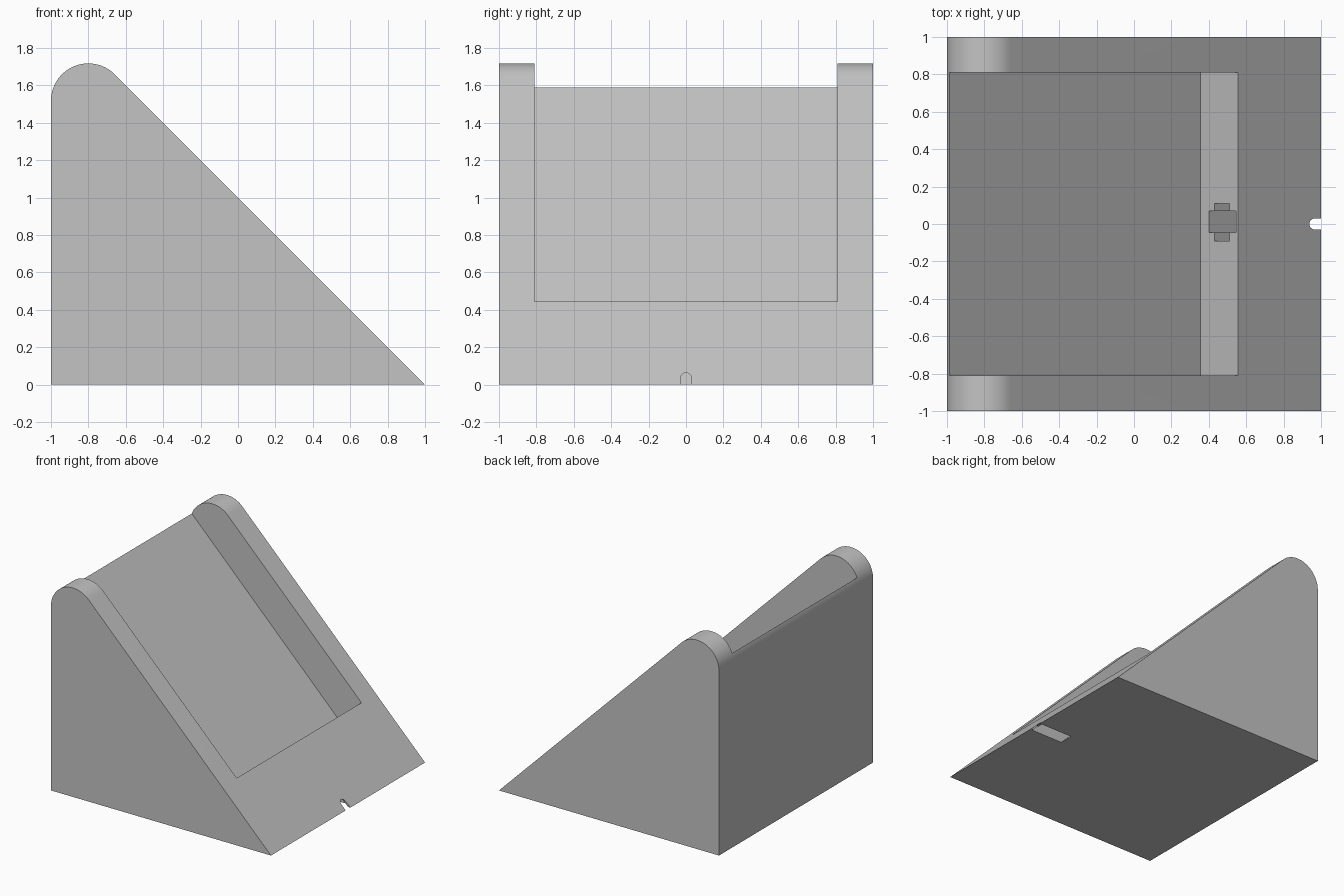
import bpy, bmesh, math

cube = bpy.data.objects.get("Cube")
if cube:
    bpy.data.objects.remove(cube, do_unlink=True)

grey = bpy.data.materials.new("plain_grey")
grey.use_nodes = True
colour = (0.55, 0.55, 0.55, 1)
grey.diffuse_color = colour
grey.node_tree.nodes["Principled BSDF"].inputs["Base Color"].default_value = colour


def prism(name, profile, y0, y1):
    """Extrude an x-z outline from y0 to y1."""
    bm = bmesh.new()
    face = bm.faces.new([bm.verts.new((x, y0, z)) for x, z in profile])
    ext = bmesh.ops.extrude_face_region(bm, geom=[face])["geom"]
    moved = [v for v in ext if isinstance(v, bmesh.types.BMVert)]
    bmesh.ops.translate(bm, verts=moved, vec=(0, y1 - y0, 0))
    bmesh.ops.recalc_face_normals(bm, faces=bm.faces)
    mesh = bpy.data.meshes.new(name)
    bm.to_mesh(mesh)
    bm.free()
    mesh.materials.append(grey)
    obj = bpy.data.objects.new(name, mesh)
    bpy.context.collection.objects.link(obj)
    return obj


def cut(body, cutter):
    mod = body.modifiers.new(cutter.name, "BOOLEAN")
    mod.operation = "DIFFERENCE"
    mod.solver = "EXACT"
    mod.object = cutter
    bpy.context.view_layer.objects.active = body
    bpy.ops.object.modifier_apply(modifier=mod.name)
    bpy.data.objects.remove(cutter, do_unlink=True)


def slanted(x0, x1, start, end):
    """Outline running down the slope, measured from the ledge line z = x - 0.11."""
    return [(x + d, x - 0.11 - d) for x, d in
            ((x0, start), (x1, start), (x1, end), (x0, end))]


# Wedge body with a rounded top edge
radius, cx, cz, steps = 0.2, -0.8, 1.517, 28
arc = [(cx + radius * math.cos(a), cz + radius * math.sin(a))
       for a in (math.radians(45 + 135 * i / steps) for i in range(steps + 1))]
stand = prism("wedge_stand", [(-1, 0), (1, 0)] + arc, -1, 1)

# Sloping rest recessed between two side rails, with a ledge at its foot
cut(stand, prism("rest_pocket", slanted(0.355, 1.2, -2.2, 0), -0.81, 0.81))

# Connector seat in the ledge and the plug passage through to the base
cut(stand, prism("connector_seat", slanted(0.43, 0.51, -0.05, 0.13), -0.09, 0.11))
cut(stand, prism("plug_passage", slanted(0.40, 0.545, -0.05, 0.7), -0.045, 0.07))

# Arched cable notch in the front edge of the base
notch = prism("cable_notch", [(0.85, -0.1), (1.1, -0.1), (1.1, 0.033), (0.85, 0.033)], -0.03, 0.03)
bpy.ops.mesh.primitive_cylinder_add(vertices=24, radius=0.03, depth=0.25,
                                    location=(0.975, 0, 0.033),
                                    rotation=(0, math.pi / 2, 0))
arch = bpy.context.object
arch.name = "cable_notch_arch"
bpy.context.view_layer.update()
cut(stand, notch)
cut(stand, arch)

# Keep one material slot and smooth only the rounded edge
stand.data.materials.clear()
stand.data.materials.append(grey)
for poly in stand.data.polygons:
    poly.material_index = 0
bpy.ops.object.select_all(action="DESELECT")
stand.select_set(True)
bpy.context.view_layer.objects.active = stand
bpy.ops.object.shade_smooth_by_angle(angle=math.radians(30))
